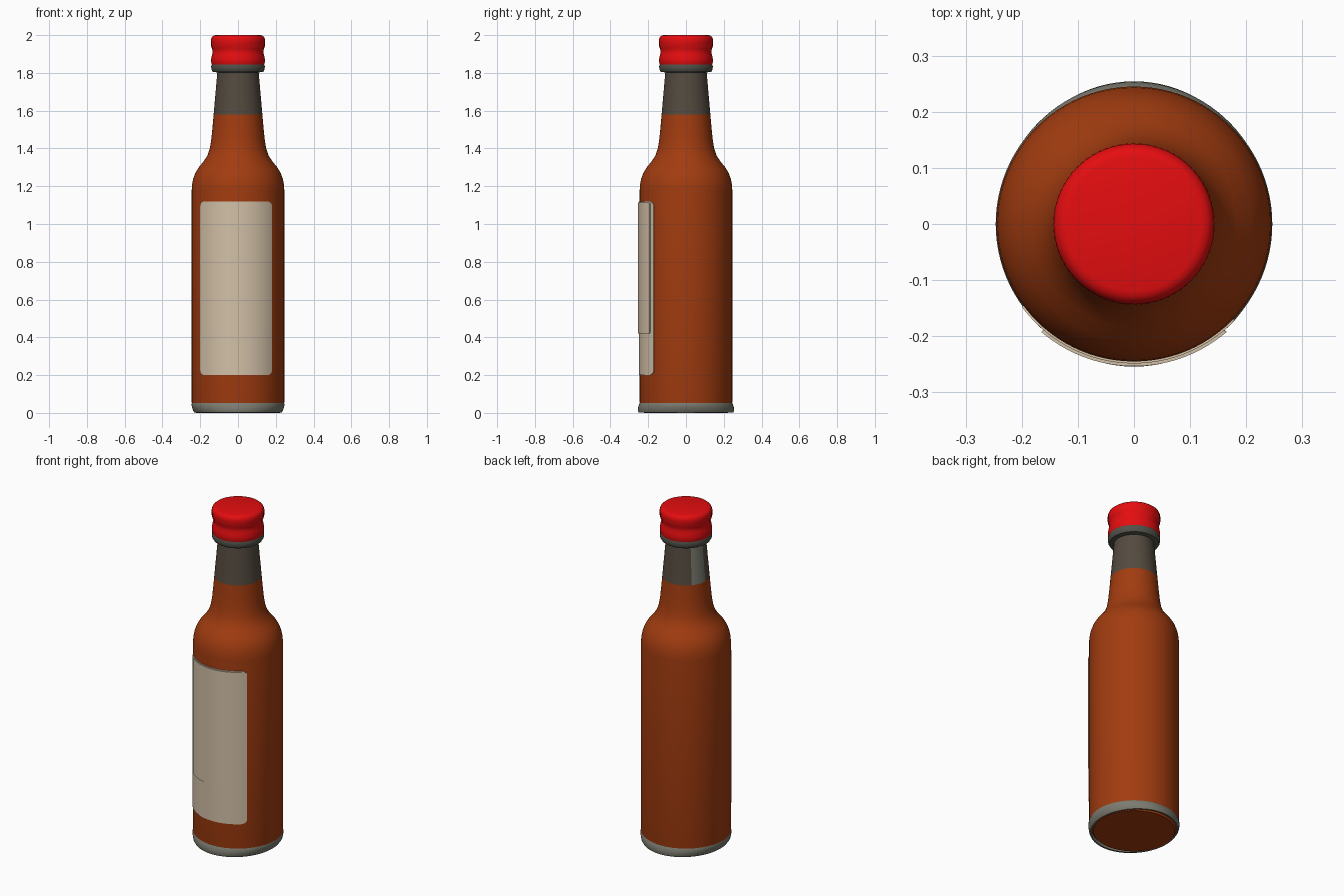
import bpy, bmesh, math

if "Cube" in bpy.data.objects:
    bpy.data.objects.remove(bpy.data.objects["Cube"])


def mat(name, rgb):
    m = bpy.data.materials.new(name)
    m.diffuse_color = (*rgb, 1)
    m.use_nodes = True
    m.node_tree.nodes["Principled BSDF"].inputs["Base Color"].default_value = m.diffuse_color
    return m


rust = mat("rust glass", (0.36, 0.045, 0.005))
red = mat("red cap", (0.78, 0.004, 0.005))
cream = mat("cream label", (0.65, 0.53, 0.39))
brown = mat("dark foil", (0.088, 0.07, 0.05))
dark_grey = mat("dark grey", (0.085, 0.085, 0.07))
grey = mat("grey", (0.2, 0.2, 0.165))


def finish(name, bm, mats, angle=35):
    bmesh.ops.recalc_face_normals(bm, faces=bm.faces)
    me = bpy.data.meshes.new(name)
    bm.to_mesh(me)
    bm.free()
    ob = bpy.data.objects.new(name, me)
    bpy.context.collection.objects.link(ob)
    for m in mats:
        me.materials.append(m)
    bpy.ops.object.select_all(action='DESELECT')
    ob.select_set(True)
    bpy.context.view_layer.objects.active = ob
    bpy.ops.object.shade_smooth_by_angle(angle=math.radians(angle))
    return ob


def lathe(name, profile, mats, n=96, shape=None, rule=None, caps=True):
    """Spin (radius, z) points; shape(x, y, z, i) may adjust each vertex."""
    bm = bmesh.new()
    rings = []
    for r, z in profile:
        ring = []
        for i in range(n):
            a = 2 * math.pi * i / n
            co = (r * math.cos(a), r * math.sin(a), z)
            ring.append(bm.verts.new(shape(*co, i) if shape else co))
        rings.append(ring)
    for lo, hi in zip(rings, rings[1:]):
        for i in range(n):
            j = (i + 1) % n
            f = bm.faces.new((lo[i], lo[j], hi[j], hi[i]))
            if rule:
                f.material_index = rule(f.calc_center_median())
    if caps:
        bm.faces.new(rings[0])
        bm.faces.new(rings[-1])
    return finish(name, bm, mats)


# Bottle glass, with the foil wrap on the neck and its lighter seam patch
def neck_rule(c):
    if c.z < 1.58:
        return 0
    a = math.degrees(math.atan2(c.y, c.x))
    return 2 if 139 < a < 180 else 1


lathe("bottle", [(0.222, 0.0), (0.232, 0.012), (0.242, 0.04), (0.245, 0.055),
                 (0.245, 1.18), (0.243, 1.21), (0.237, 1.24), (0.226, 1.27),
                 (0.208, 1.30), (0.183, 1.33), (0.163, 1.36), (0.149, 1.40),
                 (0.141, 1.45), (0.135, 1.51), (0.129, 1.58), (0.108, 1.82)],
      [rust, brown, grey], rule=neck_rule)


# Base band, flared front and back
def flare(x, y, z, i):
    return x, y * (1 + 0.09 * max(0, 1 - z / 0.05)), z


lathe("base_band", [(0.222, 0.002), (0.230, 0.001), (0.238, 0.012), (0.244, 0.03),
                    (0.2465, 0.047), (0.243, 0.055)], [grey], shape=flare, caps=False)

# Collar under the cap
lathe("neck_collar", [(0.108, 1.802), (0.134, 1.806), (0.141, 1.818),
                      (0.142, 1.836), (0.138, 1.848), (0.12, 1.85)], [dark_grey])


# Cap with fine ridges round its upper part
def ridges(x, y, z, i):
    k = 1 - 0.014 * (i % 2) if 1.925 < z < 1.975 else 1
    return x * k, y * k, z


lathe("cap", [(0.125, 1.842), (0.138, 1.843), (0.142, 1.855), (0.142, 1.875),
              (0.138, 1.895), (0.134, 1.91), (0.135, 1.92), (0.138, 1.93),
              (0.143, 1.945), (0.144, 1.965), (0.143, 1.978), (0.138, 1.990),
              (0.130, 1.997), (0.120, 2.0)], [red], n=144, shape=ridges)


# Labels: thin rounded plates wrapped on the front
def label(name, x0, x1, z0, z1, R, corner):
    bm = bmesh.new()
    xs = []
    for k in range(7):
        xs.append(corner * (1 - math.cos(math.pi / 2 * k / 6)))
    w = x1 - x0
    cols = ([x0 + d for d in xs]
            + [x0 + corner + (w - 2 * corner) * k / 30 for k in range(1, 30)]
            + [x1 - d for d in reversed(xs)])
    outer, inner = [], []
    for x in cols:
        d = min(x - x0, x1 - x, corner)
        cut = corner - math.sqrt(max(0, corner ** 2 - (corner - d) ** 2))
        s = math.asin(x / R)
        for r, out in ((R, outer), (0.2435, inner)):
            p = (r * math.sin(s), -r * math.cos(s))
            out.append((bm.verts.new((*p, z0 + cut)), bm.verts.new((*p, z1 - cut))))
    for i in range(len(cols) - 1):
        (a, b), (c, d) = outer[i], outer[i + 1]
        (e, f), (g, h) = inner[i], inner[i + 1]
        for q in ((a, c, d, b), (e, f, h, g), (a, e, g, c), (b, d, h, f)):
            bm.faces.new(q)
    for k in (0, -1):
        bm.faces.new((outer[k][0], outer[k][1], inner[k][1], inner[k][0]))
    finish(name, bm, [cream])


label("label_back_layer", -0.20, 0.18, 0.20, 1.12, 0.2485, 0.025)
label("label_front_layer", -0.165, 0.165, 0.42, 1.115, 0.2535, 0.008)
